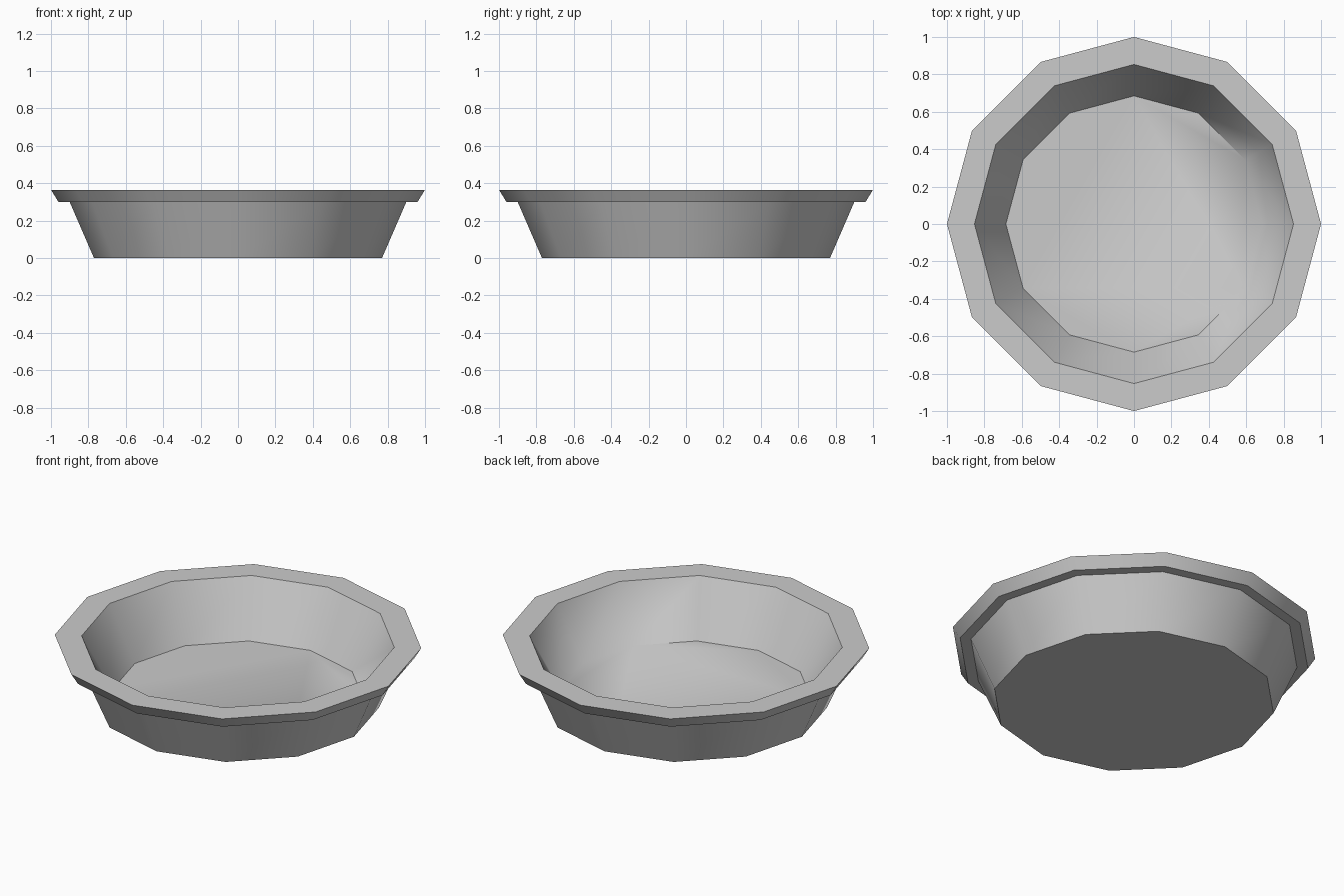
import bpy
import math

cube = bpy.data.objects.get("Cube")
if cube:
    bpy.data.objects.remove(cube, do_unlink=True)

SIDES = 12
# Closed section (radius, height): base, outer wall, flared rim, inner wall, floor
PROFILE = [(0.77, 0.0), (0.90, 0.30), (0.96, 0.30), (1.0, 0.365),
           (0.853, 0.365), (0.685, 0.05)]


def lathe(name, profile, sides):
    """Spin a section around z and cap both ends with flat polygons."""
    verts = [(r * math.cos(math.tau * i / sides), r * math.sin(math.tau * i / sides), z)
             for r, z in profile for i in range(sides)]
    faces = [(k * sides + i, k * sides + (i + 1) % sides,
              (k + 1) * sides + (i + 1) % sides, (k + 1) * sides + i)
             for k in range(len(profile) - 1) for i in range(sides)]
    last = (len(profile) - 1) * sides
    faces.append(tuple(reversed(range(sides))))
    faces.append(tuple(range(last, last + sides)))
    mesh = bpy.data.meshes.new(name)
    mesh.from_pydata(verts, [], faces)
    obj = bpy.data.objects.new(name, mesh)
    bpy.context.collection.objects.link(obj)
    return obj


# Dish body
dish = lathe("round_dish", PROFILE, SIDES)

# Grey material
grey = bpy.data.materials.new("light_grey")
grey.use_nodes = True
colour = (0.6, 0.6, 0.6, 1.0)
grey.diffuse_color = colour
grey.node_tree.nodes["Principled BSDF"].inputs["Base Color"].default_value = colour
dish.data.materials.append(grey)

# Smooth walls with crisp rings
bpy.ops.object.select_all(action="DESELECT")
dish.select_set(True)
bpy.context.view_layer.objects.active = dish
bpy.ops.object.shade_smooth_by_angle(angle=math.radians(40))

# Two floor edges on the +x side blend softly into the wall
floor_start = (len(PROFILE) - 1) * SIDES
soft = [{floor_start, floor_start + 1}, {floor_start, floor_start + SIDES - 1}]
for edge in dish.data.edges:
    if set(edge.vertices) in soft:
        edge.use_edge_sharp = False
